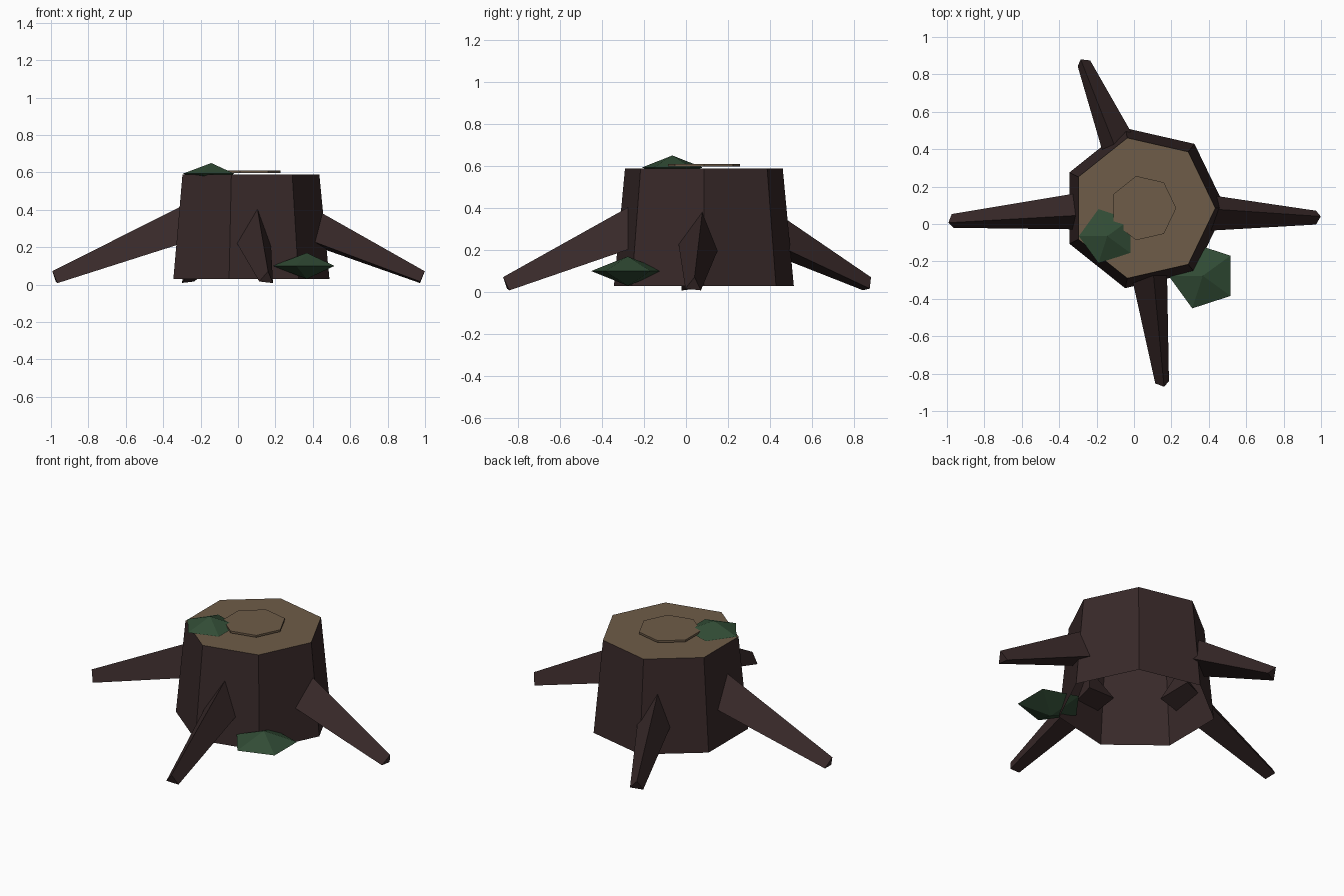
import bpy
import bmesh
from math import sin, cos, pi, radians
from mathutils import Vector

if "Cube" in bpy.data.objects:
    bpy.data.objects.remove(bpy.data.objects["Cube"], do_unlink=True)


def material(name, rgb):
    # sRGB bytes to linear colour
    col = [((c / 255 + 0.055) / 1.055) ** 2.4 for c in rgb] + [1.0]
    m = bpy.data.materials.new(name)
    m.use_nodes = True
    m.diffuse_color = col
    bsdf = m.node_tree.nodes["Principled BSDF"]
    bsdf.inputs["Base Color"].default_value = col
    bsdf.inputs["Roughness"].default_value = 1.0
    return m


BARK = material("dark_bark", (56, 41, 41))
WOOD = material("cut_wood", (110, 92, 72))
MOSS = material("moss_green", (50, 77, 54))

UP = Vector((0, 0, 1))
EAST, NORTH = Vector((1, 0, 0)), Vector((0, 1, 0))
CENTRE = Vector((0.05, 0.085, 0))


def ring(centre, radius, sides, start=0.0, u=EAST, v=NORTH):
    """Regular polygon of points in the plane of u and v."""
    angles = [start + 2 * pi * i / sides for i in range(sides)]
    return [centre + radius * (cos(a) * u + sin(a) * v) for a in angles]


def loft(name, rings, mats, cap_start=True, cap_end=True):
    """Flat-shaded skin through rings; a one-point ring is a tip.
    With two materials the end cap takes the second one."""
    bm = bmesh.new()
    loops = [[bm.verts.new(p) for p in r] for r in rings]
    for a, b in zip(loops, loops[1:]):
        n = max(len(a), len(b))
        for i in range(n):
            j = (i + 1) % n
            quad = [a[i % len(a)], a[j % len(a)], b[j % len(b)], b[i % len(b)]]
            bm.faces.new(list(dict.fromkeys(quad)))
    if cap_start and len(loops[0]) > 2:
        bm.faces.new(loops[0][::-1])
    if cap_end and len(loops[-1]) > 2:
        bm.faces.new(loops[-1]).material_index = len(mats) - 1
    bmesh.ops.recalc_face_normals(bm, faces=bm.faces)
    mesh = bpy.data.meshes.new(name)
    bm.to_mesh(mesh)
    bm.free()
    for m in mats:
        mesh.materials.append(m)
    obj = bpy.data.objects.new(name, mesh)
    bpy.context.collection.objects.link(obj)
    return obj


# Trunk: tapered, seven sides, hollow underneath, cut wood on top
loft("trunk", [ring(CENTRE + 0.03 * UP, 0.439, 7),
               ring(CENTRE + 0.588 * UP, 0.385, 7)],
     [BARK, WOOD], cap_start=False)

# Thin growth ring plate hovering just over the cut
loft("growth_ring", [ring(CENTRE + 0.598 * UP, 0.176, 7),
                     ring(CENTRE + 0.61 * UP, 0.176, 7)], [WOOD])


def root(name, degrees, reach):
    """Three-sided tapering root running from the trunk to the ground."""
    a = radians(degrees)
    out = Vector((cos(a), sin(a), 0))
    side = UP.cross(out)
    hub, tip = CENTRE + 0.43 * UP, CENTRE + reach * out + 0.032 * UP
    base = hub.lerp(tip, 0.3 / reach)
    axis = (tip - base).normalized()
    crest = side.cross(axis) * -1
    if crest.z < 0:
        crest.negate()
    roll = radians(7)
    loft(name, [ring(base, 0.12, 3, roll, crest, side),
                ring(tip, 0.043, 3, roll, crest, side)], [BARK])


for name, degrees, reach in [("left_root", -3, 0.933), ("back_root", 112.5, 0.845),
                             ("right_root", 184, 1.03), ("front_root", -83.7, 0.945)]:
    root(name, degrees, reach)


def moss(name, centre, radius, height):
    """Squashed five-sided clump, pointed above and below."""
    c = Vector(centre)
    loft(name, [[c - height * UP], ring(c, radius, 5, pi / 5), [c + height * UP]], [MOSS])


moss("ground_moss", (0.368, -0.277, 0.1), 0.183, 0.07)
moss("top_moss", (-0.143, -0.065, 0.593), 0.152, 0.057)
